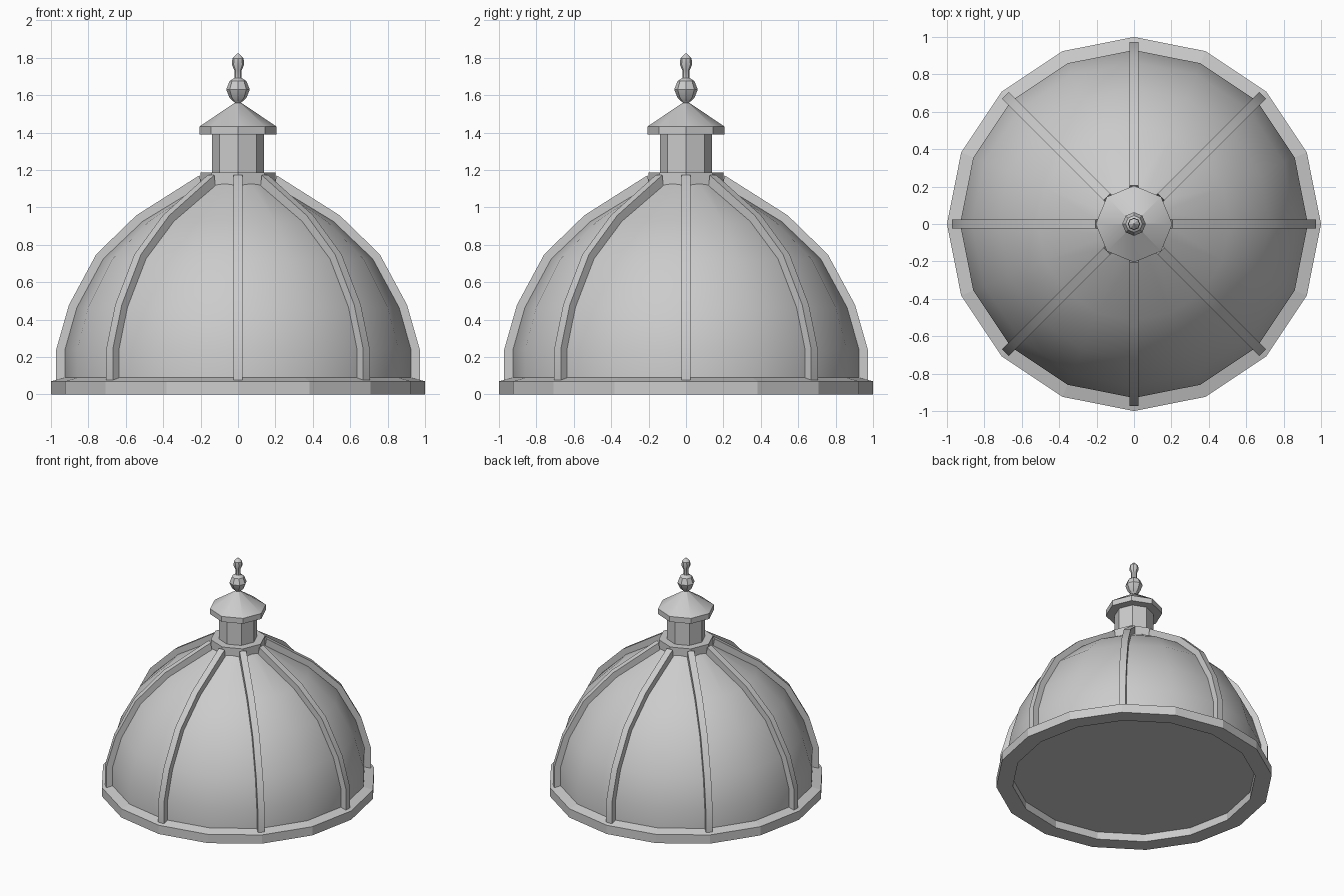
import bpy, bmesh, math
from mathutils import Matrix

if "Cube" in bpy.data.objects:
    bpy.data.objects.remove(bpy.data.objects["Cube"], do_unlink=True)

stone = bpy.data.materials.new("grey_stone")
stone.use_nodes = True
stone.diffuse_color = (0.6, 0.6, 0.6, 1)
stone.node_tree.nodes["Principled BSDF"].inputs["Base Color"].default_value = (0.6, 0.6, 0.6, 1)


def finish(name, bm, smooth=30):
    bmesh.ops.recalc_face_normals(bm, faces=bm.faces)
    mesh = bpy.data.meshes.new(name)
    bm.to_mesh(mesh)
    bm.free()
    mesh.materials.append(stone)
    obj = bpy.data.objects.new(name, mesh)
    bpy.context.collection.objects.link(obj)
    bpy.ops.object.select_all(action='DESELECT')
    obj.select_set(True)
    bpy.context.view_layer.objects.active = obj
    if smooth:
        bpy.ops.object.shade_smooth_by_angle(angle=math.radians(smooth))
    return obj


def lathe(name, profile, sides, closed=False, smooth=30):
    """Revolve (radius, height) points; open profiles get flat end caps."""
    bm = bmesh.new()
    rings = []
    for r, z in profile:
        rings.append([bm.verts.new((r * math.cos(a), r * math.sin(a), z))
                      for a in (math.tau * i / sides for i in range(sides))])
    pairs = list(zip(rings, rings[1:]))
    if closed:
        pairs.append((rings[-1], rings[0]))
    else:
        bm.faces.new(rings[0])
        bm.faces.new(rings[-1])
    for a, b in pairs:
        for i in range(sides):
            j = (i + 1) % sides
            bm.faces.new((a[i], a[j], b[j], b[i]))
    return finish(name, bm, smooth)


def rib(name, angle, outer, inner, width):
    """Sweep a rectangular bar along the dome profile."""
    bm = bmesh.new()
    sections = []
    for (ro, zo), (ri, zi) in zip(outer, inner):
        sections.append([bm.verts.new(p) for p in (
            (ro, -width / 2, zo), (ro, width / 2, zo),
            (ri, width / 2, zi), (ri, -width / 2, zi))])
    bm.faces.new(sections[0])
    bm.faces.new(sections[-1])
    for a, b in zip(sections, sections[1:]):
        for i in range(4):
            j = (i + 1) % 4
            bm.faces.new((a[i], a[j], b[j], b[i]))
    bmesh.ops.rotate(bm, verts=bm.verts, matrix=Matrix.Rotation(angle, 3, 'Z'))
    return finish(name, bm)


# Base ring, hollow underneath
lathe("base_ring", [(0.88, 0), (1, 0), (1, 0.07), (0.92, 0.092), (0.88, 0.092)],
      16, closed=True, smooth=0)

# Dome shell with a flat floor
dome = [(0.93, 0.06), (0.93, 0.24), (0.866, 0.465), (0.725, 0.725), (0.515, 0.925), (0.17, 1.135)]
lathe("dome", dome, 16)

# Eight ribs
outer = [(0.972, 0.078), (0.972, 0.24), (0.904, 0.478), (0.758, 0.749), (0.544, 0.957), (0.205, 1.172)]
inner = [(0.9, 0.078), (0.9, 0.235), (0.84, 0.45), (0.7, 0.7), (0.5, 0.9), (0.19, 1.08)]
for k in range(8):
    rib(f"rib_{k + 1}", math.tau * k / 8, outer, inner, 0.05)

# Lantern
lathe("lantern_collar", [(0.2, 1.1), (0.2, 1.187)], 8)
lathe("lantern_body", [(0.14, 1.18), (0.14, 1.4)], 8)
lathe("lantern_roof", [(0.205, 1.39), (0.205, 1.433), (0.008, 1.565)], 8)

# Finial
lathe("finial", [(0.012, 1.555), (0.045, 1.585), (0.063, 1.63), (0.045, 1.675), (0.02, 1.692),
                 (0.02, 1.735), (0.033, 1.762), (0.03, 1.797), (0.004, 1.823)], 8)
